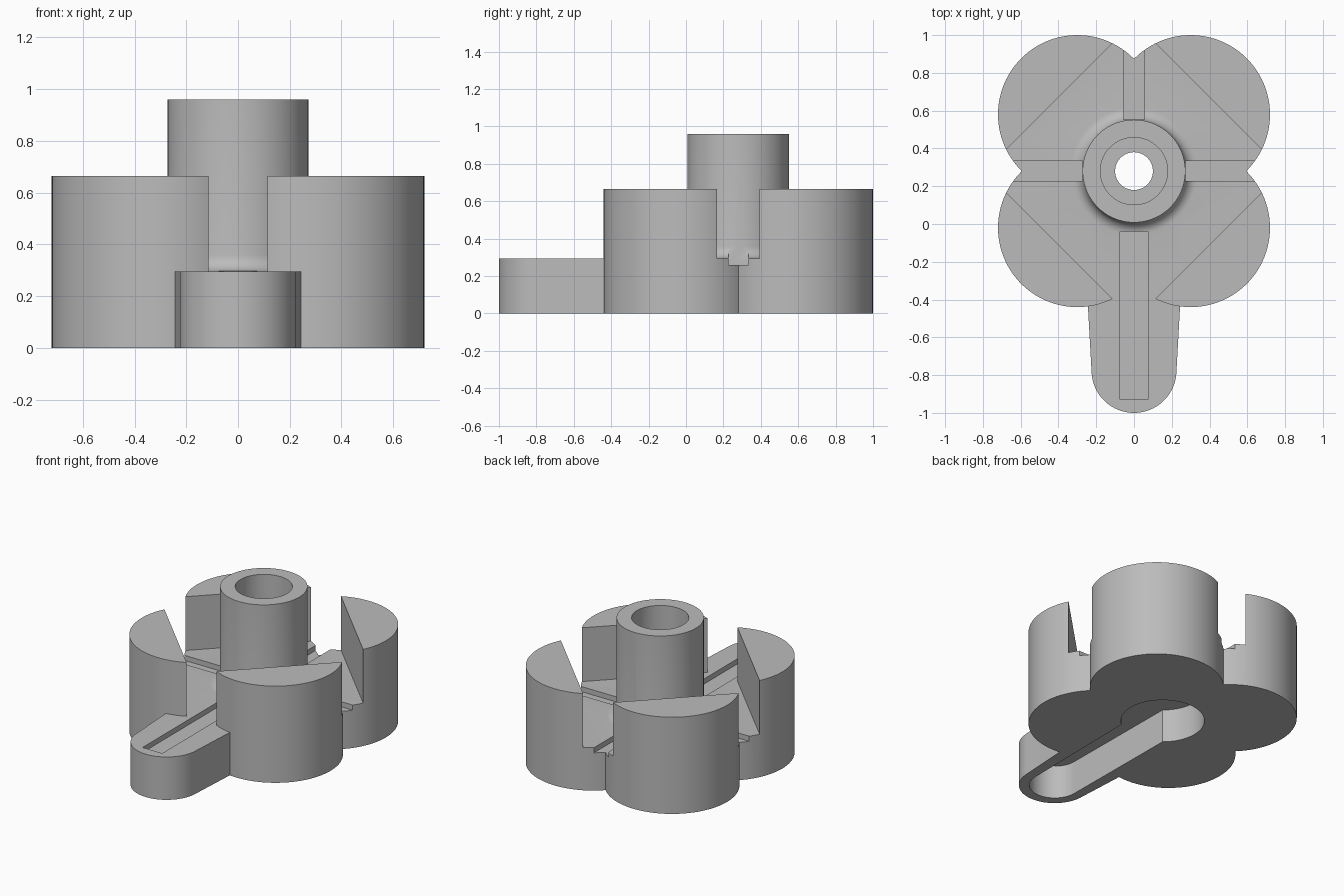
import bpy, bmesh
from math import sin, cos, pi
from mathutils import Matrix, Vector

cube = bpy.data.objects.get("Cube")
if cube:
    bpy.data.objects.remove(cube, do_unlink=True)

HUB_Y = 0.28      # axis of the hub
FLOOR = 0.295     # top of the handle and of the cross channels
SLOT = 0.26       # bottom of the shallow grooves

grey = bpy.data.materials.new("plain_grey")
grey.use_nodes = True
grey.diffuse_color = (0.5, 0.5, 0.5, 1)
grey.node_tree.nodes["Principled BSDF"].inputs["Base Color"].default_value = (0.5, 0.5, 0.5, 1)


def finish(name, bm):
    bmesh.ops.recalc_face_normals(bm, faces=bm.faces)
    mesh = bpy.data.meshes.new(name)
    bm.to_mesh(mesh)
    bm.free()
    mesh.materials.append(grey)
    obj = bpy.data.objects.new(name, mesh)
    bpy.context.collection.objects.link(obj)
    return obj


def prism(name, outline, z0, z1):
    bm = bmesh.new()
    base = bm.faces.new([bm.verts.new((x, y, z0)) for x, y in outline])
    top = bmesh.ops.extrude_face_region(bm, geom=[base])["geom"]
    verts = [v for v in top if isinstance(v, bmesh.types.BMVert)]
    bmesh.ops.translate(bm, verts=verts, vec=(0, 0, z1 - z0))
    return finish(name, bm)


def circle(x, y, r, n=96):
    return [(x + r * cos(2 * pi * i / n), y + r * sin(2 * pi * i / n)) for i in range(n)]


def rect(x0, x1, y0, y1):
    return [(x0, y0), (x1, y0), (x1, y1), (x0, y1)]


def tongue(y_end, r, y_root, half_width, n=40):
    """Tapered strip with a round front end."""
    arc = [(r * cos(pi + pi * i / n), y_end + r * sin(pi + pi * i / n)) for i in range(n + 1)]
    return arc + [(half_width, y_root), (-half_width, y_root)]


def lathe(name, profile, steps=96):
    bm = bmesh.new()
    verts = [bm.verts.new((r, HUB_Y, z)) for r, z in profile]
    edges = [bm.edges.new(pair) for pair in zip(verts, verts[1:])]
    bmesh.ops.spin(bm, geom=verts + edges, cent=(0, HUB_Y, 0), axis=(0, 0, 1),
                   angle=2 * pi, steps=steps, use_merge=True)
    bmesh.ops.remove_doubles(bm, verts=bm.verts, dist=0.0001)
    return finish(name, bm)


def combine(target, tool, operation):
    mod = target.modifiers.new("combine", 'BOOLEAN')
    mod.operation = operation
    mod.solver = 'EXACT'
    mod.object = tool
    bpy.context.view_layer.objects.active = target
    bpy.ops.object.modifier_apply(modifier=mod.name)
    bpy.data.objects.remove(tool, do_unlink=True)


# Four-lobed body
body = None
for sx in (-1, 1):
    for sy in (-1, 1):
        lobe = prism("lobe", circle(sx * 0.3, HUB_Y + sy * 0.3, 0.42), 0, 0.665)
        if body is None:
            body = lobe
            body.name = "lobed_knob"
        else:
            combine(body, lobe, 'UNION')

# Diamond recess leaving a raised segment on each lobe
d = 0.79
diamond = [(d, HUB_Y), (0, HUB_Y + d), (-d, HUB_Y), (0, HUB_Y - d)]
combine(body, prism("recess", diamond, FLOOR, 1.2), 'DIFFERENCE')

# Handle tongue
combine(body, prism("handle", tongue(-0.775, 0.225, 0.0, 0.268), 0, FLOOR), 'UNION')

# Hub with a filleted foot
fillet = 0.065
R = 0.272
foot = [(R + fillet * (1 - sin(a)), FLOOR + fillet * (1 - cos(a)))
        for a in [pi / 2 * i / 8 for i in range(9)]]
hub = [(0, 0.1), (R + fillet, 0.1)] + foot + [(R, 0.96), (0, 0.96)]
combine(body, lathe("hub", hub), 'UNION')

# Shallow grooves along the channels and the handle
grooves = [rect(R, 0.8, HUB_Y - 0.053, HUB_Y + 0.053),
           rect(-0.8, -R, HUB_Y - 0.053, HUB_Y + 0.053),
           rect(-0.055, 0.055, HUB_Y + R, 1.1),
           rect(-0.075, 0.075, -0.93, -0.04)]
for outline in grooves:
    combine(body, prism("groove", outline, SLOT, 0.5), 'DIFFERENCE')

# Bore, through hole, and hollow underside
cuts = [(circle(0, HUB_Y, 0.178), 0.3, 1.2),
        (circle(0, HUB_Y, 0.1), -0.1, 0.5),
        (circle(0, HUB_Y, 0.262), -0.1, 0.23),
        (tongue(-0.775, 0.16, HUB_Y, 0.17), -0.1, 0.23)]
for outline, z0, z1 in cuts:
    combine(body, prism("hollow", outline, z0, z1), 'DIFFERENCE')

# Smooth round walls with sharp rims
bpy.ops.object.select_all(action='DESELECT')
body.select_set(True)
bpy.context.view_layer.objects.active = body
bpy.ops.object.shade_smooth_by_angle(angle=pi / 6)
